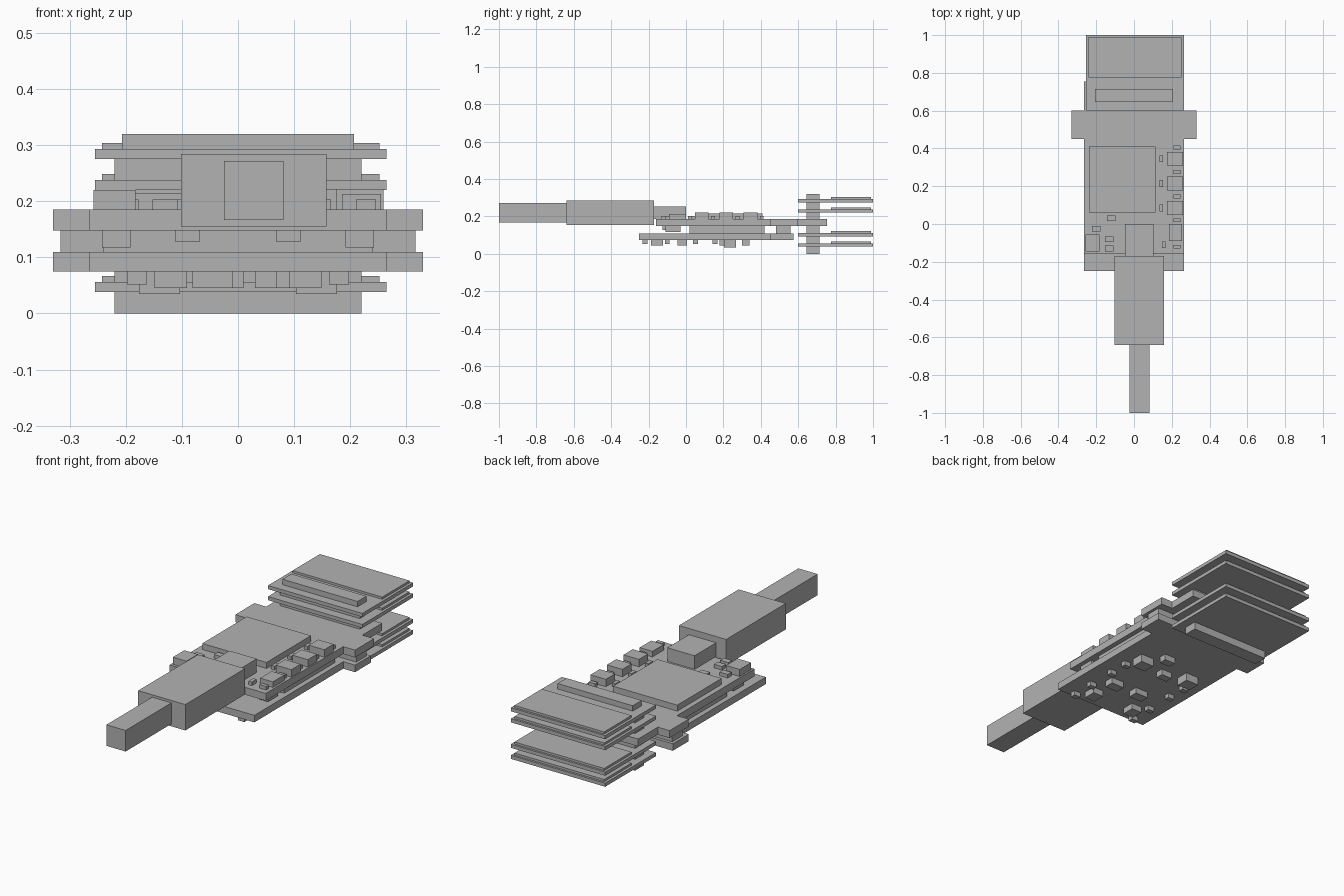
import bpy

cube = bpy.data.objects.get("Cube")
if cube:
    bpy.data.objects.remove(cube, do_unlink=True)

grey = bpy.data.materials.new("light grey")
grey.use_nodes = True
level = .45
grey.diffuse_color = (level, level, level, 1)
shader = grey.node_tree.nodes["Principled BSDF"]
shader.inputs["Base Color"].default_value = grey.diffuse_color


def slab(name, half_width, front, back, bottom, top, centre=0):
    """Flat-sided block, given by its half width and its limits in y and z."""
    bpy.ops.mesh.primitive_cube_add(size=1)
    part = bpy.context.object
    part.name = name
    part.location = (centre, (front + back) / 2, (bottom + top) / 2)
    part.scale = (half_width * 2, back - front, top - bottom)
    bpy.ops.object.transform_apply(location=True, rotation=False, scale=True)
    part.data.materials.append(grey)
    return part


def chip(name, x, y, width, depth, base, height):
    """Small component on a board face; a negative height hangs below it."""
    bottom, top = sorted((base, base + height))
    return slab(name, width / 2, y - depth / 2, y + depth / 2, bottom, top, centre=x)


# Shared levels and widths
board_half = .265
end_half = .33
tail_half = .22
lower_bottom, lower_top = .075, .11
upper_bottom, upper_top = .148, .185
board_back, end_back = .45, .6

# Cable plug and socket, stepped along one axis
plug_x = .028
plug_front, plug_back = -.64, -.17
slab("cable_tip", .053, -1, plug_front, .167, .272, centre=plug_x)
slab("plug_body", .13, plug_front, plug_back, .155, .284, centre=plug_x)
slab("socket", .075, plug_back, 0, upper_top, .253, centre=plug_x)

# Lower and upper boards with their wide ends
slab("lower_board", board_half, -.25, board_back, lower_bottom, lower_top)
slab("lower_board_end", end_half, board_back, .575, lower_bottom, lower_top)
slab("upper_board", board_half, -.16, board_back, upper_bottom, upper_top)
slab("upper_board_end", end_half, board_back, end_back, upper_bottom, upper_top)
slab("upper_board_tongue", board_half, end_back, .755, upper_bottom, upper_top)
slab("end_spacer", .316, .48, .56, lower_top, upper_bottom)
slab("board_spacer", .24, .02, .42, lower_top, upper_bottom)

# Fins in two pairs, each with a raised pad on its top face
fin_half, fin_thick, pad_thick = .26, .018, .011
fin_gap = .055
for pair_bottom in (.038, .22):
    for step in range(2):
        bottom = pair_bottom + step * fin_gap
        top = bottom + fin_thick
        slab("fin", fin_half, end_back, 1, bottom, top, centre=.005)
        slab("fin_pad", .247, .775, .99, top, top + pad_thick, centre=.005)

# Header running through the fins, with a narrower cap on top
header_front, header_back = .645, .715
slab("header", tail_half, header_front, header_back, 0, top)
slab("header_cap", .207, header_front, header_back, top, .32)

# Chips on top of the upper board
slab("main_chip", .177, .06, .41, upper_top, .215, centre=-.062)
chip("front_chip", tail_half, -.045, .07, .09, upper_top, .028)
chip("corner_chip", -tail_half, -.1, .075, .09, upper_top, .035)

# Column of large chips, each with a resistor beside it and a capacitor behind it
column_x = .217
resistor_x = .145
for row in range(3):
    y = .085 + row * .13
    chip("large_chip", column_x, y, .085, .073, upper_top, .037)
    chip("resistor", resistor_x, y, .018, .036, upper_top, fin_thick)
    chip("capacitor", column_x + pad_thick, y + .06, .036, .02, upper_top, fin_thick)
for y in (.02, -.12):
    chip("capacitor", column_x + pad_thick, y, .036, .02, upper_top, fin_thick)
chip("front_resistor", .157, -.11, .018, .036, upper_top, fin_thick)

# Small chips near the left-hand front corner
for x, y in ((-.2, -.025), (-.13, -.08), (-.13, -.13), (-.12, .03)):
    chip("small_chip", x, y, .045, .03, upper_top, fin_thick)

# Parts hanging under the upper board, in front of the spacer
for side in (-1, 1):
    chip("outer_hanging_chip", side * column_x, -.07, .05, .08, upper_bottom, -.03)
    chip("inner_hanging_chip", side * .09, -.1, .045, .05, upper_bottom, -.02)

# Parts hanging under the lower board: rows of chips, blocks and resistors
for side in (-1, 1):
    chip("underside_chip", side * .14, .235, .073, .065, lower_bottom, -.04)
    chip("underside_chip", .03 + side * .075, -.02, .073, .05, lower_bottom, -.03)
    chip("underside_block", side * .12, -.155, .058, .065, lower_bottom, -.03)
    for y in (.155, .05, -.1, -.22):
        chip("underside_resistor", side * .18, y, .036, .026, lower_bottom, -.023)
for x, y in ((-.02, .2), (.06, .32)):
    chip("underside_block", x, y, .06, .04, lower_bottom, -.03)
